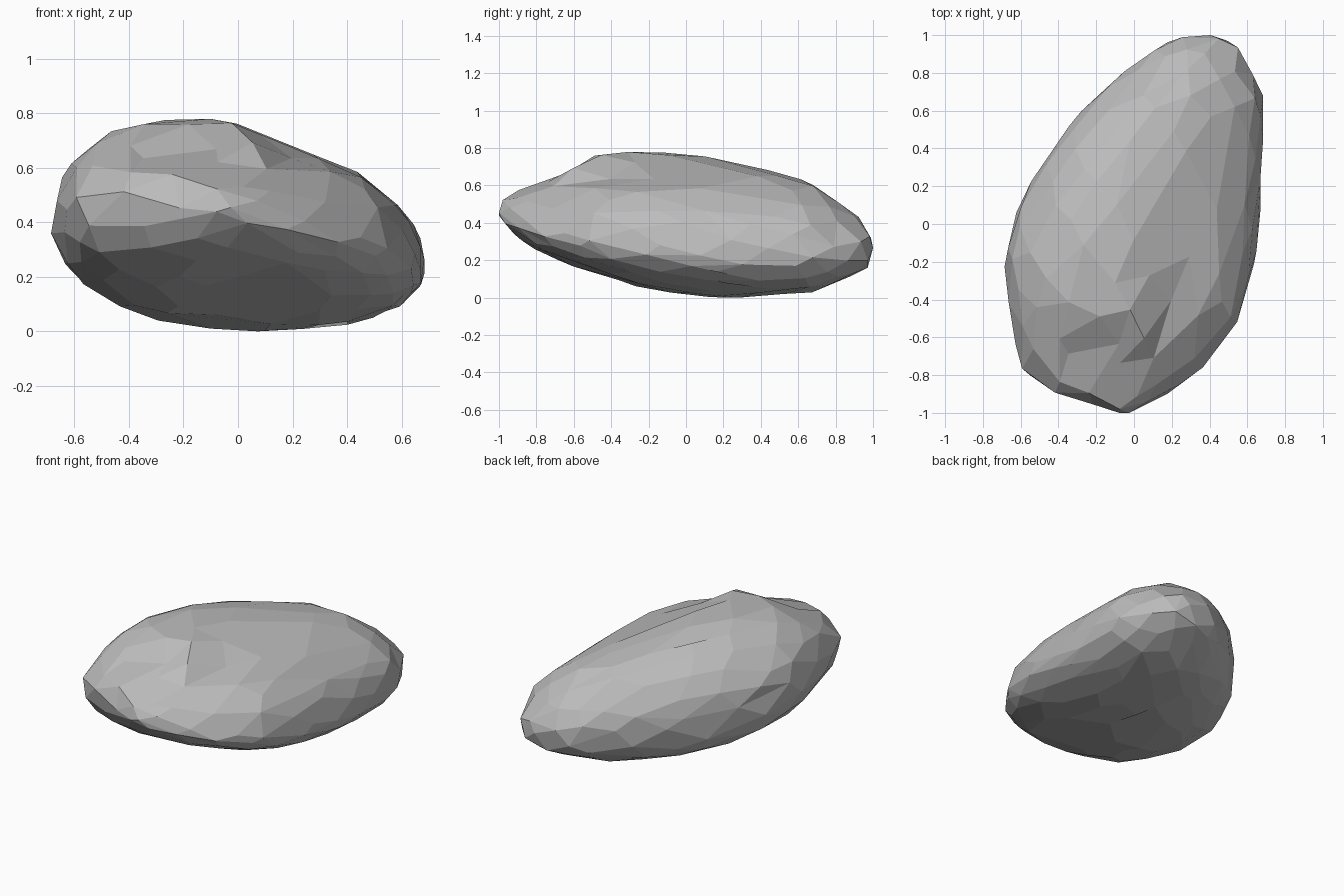
import bpy
import bmesh
import math
import random
from mathutils import Vector

random.seed(7)

cube = bpy.data.objects.get("Cube")
if cube:
    bpy.data.objects.remove(cube, do_unlink=True)

# Outline of the boulder along its length: y, left, right, bottom, top
STATIONS = [
    (-1, -.13, .02, .42, .51),
    (-.9, -.43, .18, .32, .59),
    (-.77, -.6, .36, .235, .645),
    (-.5, -.655, .56, .12, .765),
    (-.23, -.69, .64, .05, .795),
    (.06, -.63, .67, .005, .765),
    (.37, -.47, .685, 0, .705),
    (.68, -.21, .685, .03, .615),
    (.94, .11, .56, .14, .42),
    (1, .27, .46, .18, .35),
]

# Hollows and bumps: centre, size, push
DENTS = [
    ((.2, -.25, .6), (.13, .32, .3), (-.02, 0, -.06)),
    ((-.22, -.68, .62), (.15, .13, .2), (0, .04, -.07)),
    ((0, -.6, .68), (.08, .2, .14), (.01, 0, .04)),
    ((-.29, -.95, .45), (.08, .1, .2), (0, .04, 0)),
    ((.1, -.5, .18), (.15, .2, .12), (0, .02, .03)),
]


def section(y):
    """Blend the outline between the two nearest stations."""
    for low, high in zip(STATIONS, STATIONS[1:]):
        if y <= high[0]:
            f = (y - low[0]) / (high[0] - low[0])
            return [a + (b - a) * f for a, b in zip(low[1:], high[1:])]


def shape(p):
    """Move a point of the unit sphere onto the boulder."""
    y = max(-1, min(1, p.y * 1.01))
    left, right, bottom, top = section(y)
    t = math.atan2(p.z, p.x)
    lean = (-.15 - .12 * math.cos(t) - .12 * math.sin(t)) * (1 - .4 * y)
    s = math.sin(t + lean)
    if s < 0:
        s = -abs(s) ** .75
    # Close the two blunt ends
    fill = min(1, math.hypot(p.x, p.z) / .2)
    q = Vector(((left + right) / 2 + (right - left) / 2 * math.cos(t) * fill, y,
                (bottom + top) / 2 + (top - bottom) / 2 * s * fill))
    move = Vector((0, 0, 0))
    for centre, size, push in DENTS:
        d = sum(((a - b) / c) ** 2 for a, b, c in zip(q, centre, size))
        move += Vector(push) * math.exp(-d)
    return q + move


# Uneven scatter of points over a sphere, joined into facets
COUNT = 200
golden = math.pi * (3 - math.sqrt(5))
bm = bmesh.new()
for i in range(COUNT):
    y = 1 - 2 * (i + .5) / COUNT
    r = math.sqrt(1 - y * y)
    a = golden * i
    p = Vector((r * math.cos(a), y, r * math.sin(a)))
    p += Vector([random.uniform(-.06, .06) for _ in range(3)])
    bm.verts.new(p.normalized())
bmesh.ops.convex_hull(bm, input=bm.verts[:])
for v in bm.verts:
    v.co = shape(v.co)

# Rest the lowest corner on the ground
ground = min(v.co.z for v in bm.verts)
bmesh.ops.translate(bm, verts=bm.verts[:], vec=(0, 0, -ground))

# Merge nearly level neighbours into larger chipped faces
bmesh.ops.dissolve_limit(bm, angle_limit=math.radians(6),
                         verts=bm.verts[:], edges=bm.edges[:])
bmesh.ops.recalc_face_normals(bm, faces=bm.faces[:])

mesh = bpy.data.meshes.new("boulder")
bm.to_mesh(mesh)
bm.free()
boulder = bpy.data.objects.new("boulder", mesh)
bpy.context.collection.objects.link(boulder)

# Stone colour
stone = bpy.data.materials.new("grey stone")
stone.use_nodes = True
colour = (.5, .5, .5, 1)
stone.diffuse_color = colour
stone.node_tree.nodes["Principled BSDF"].inputs["Base Color"].default_value = colour
mesh.materials.append(stone)
